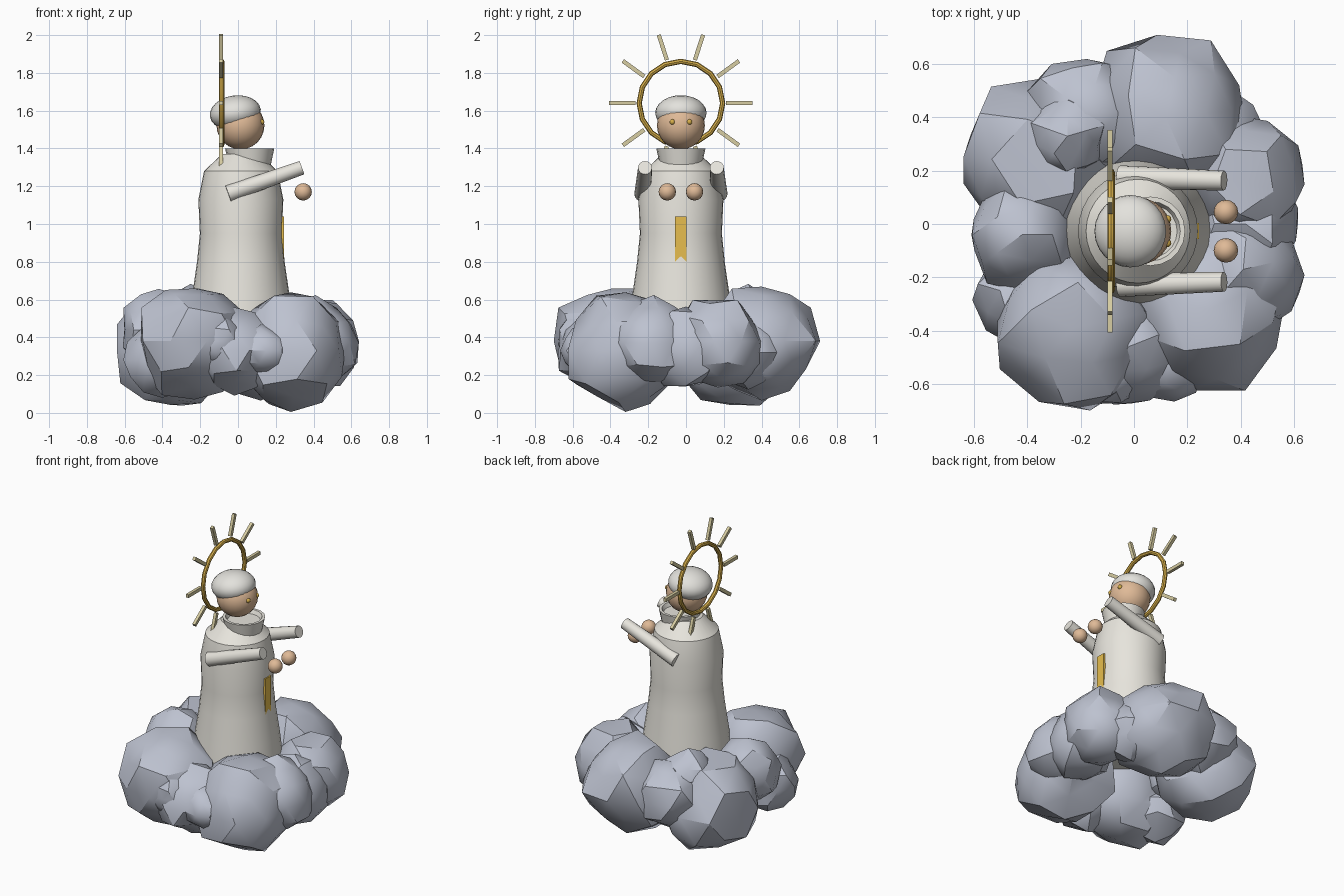
import bpy, math, random
from mathutils import Vector, Matrix

random.seed(11)
if "Cube" in bpy.data.objects:
    bpy.data.objects.remove(bpy.data.objects["Cube"])


def material(name, rgb):
    m = bpy.data.materials.new(name)
    m.use_nodes = True
    m.diffuse_color = (*rgb, 1)
    m.node_tree.nodes["Principled BSDF"].inputs["Base Color"].default_value = (*rgb, 1)
    return m


CLOUD = material("cloud blue grey", (0.51, 0.54, 0.63))
ROBE = material("robe off white", (0.80, 0.78, 0.72))
HAIR = material("hair pale grey", (0.77, 0.76, 0.72))
SKIN = material("skin tan", (0.74, 0.49, 0.31))
GOLD = material("halo gold", (0.68, 0.43, 0.07))
RAY = material("ray pale gold", (0.68, 0.61, 0.36))
SASH = material("sash yellow gold", (0.84, 0.54, 0.08))

AXIS_X, AXIS_Y = 0.015, -0.027  # centre of the figure


def finish(name, mat, angle=35):
    o = bpy.context.object
    o.name = name
    o.data.materials.append(mat)
    if angle:
        bpy.ops.object.shade_smooth_by_angle(angle=math.radians(angle))
    return o


def ball(name, mat, loc, r, squash=1, tilt=0, segments=24):
    bpy.ops.mesh.primitive_uv_sphere_add(segments=segments, ring_count=segments // 2,
                                         radius=r, location=loc, rotation=(0, tilt, 0))
    finish(name, mat).scale.z = squash


def lathe(name, mat, profile, x, y, n=32):
    verts = [(r * math.cos(math.tau * i / n), r * math.sin(math.tau * i / n), z)
             for r, z in profile for i in range(n)]
    faces = [(k * n + i, k * n + (i + 1) % n, (k + 1) * n + (i + 1) % n, (k + 1) * n + i)
             for k in range(len(profile) - 1) for i in range(n)]
    faces += [tuple(reversed(range(n))), tuple(range(len(verts) - n, len(verts)))]
    me = bpy.data.meshes.new(name)
    me.from_pydata(verts, [], faces)
    o = bpy.data.objects.new(name, me)
    bpy.context.collection.objects.link(o)
    o.location = (x, y, 0)
    bpy.ops.object.select_all(action="DESELECT")
    bpy.context.view_layer.objects.active = o
    o.select_set(True)
    finish(name, mat, 25)


# Cloud: a ring of lumpy balls around the robe (x, y, z, radius)
PUFFS = [(-0.23, -0.39, 0.38, 0.31), (0.28, -0.32, 0.33, 0.32), (0.12, 0.40, 0.38, 0.31),
         (-0.36, 0.23, 0.32, 0.31), (0.41, 0.17, 0.38, 0.24), (0.41, -0.17, 0.37, 0.24),
         (-0.42, -0.04, 0.44, 0.21), (-0.02, -0.46, 0.33, 0.22), (-0.18, 0.42, 0.40, 0.22),
         (0.42, 0.00, 0.34, 0.22), (0.13, -0.53, 0.33, 0.14), (-0.10, -0.56, 0.38, 0.13),
         (-0.25, 0.33, 0.52, 0.15), (0.30, 0.33, 0.32, 0.19), (-0.40, -0.28, 0.28, 0.20)]
for i, (x, y, z, r) in enumerate(PUFFS):
    bpy.ops.mesh.primitive_ico_sphere_add(subdivisions=2, radius=r, location=(x, y, z))
    o = bpy.context.object
    spin = Matrix.Rotation(random.uniform(0, 6), 3, "Z")
    for v in o.data.vertices:
        v.co = spin @ v.co * random.uniform(0.88, 1.09)
        p = v.co + o.location
        v.co = Vector((max(-0.64, min(0.64, p.x)), max(-0.7, min(0.71, p.y)),
                       max(0.005, min(0.69, p.z)))) - o.location
    finish(f"cloud_puff_{i + 1}", CLOUD, 30)

# Robe with sloping shoulders, and a flared collar with a shallow hollow
lathe("robe", ROBE, [(0.28, 0.42), (0.258, 0.62), (0.232, 0.8), (0.217, 0.95), (0.225, 1.13),
                     (0.195, 1.28), (0.10, 1.37)], AXIS_X, AXIS_Y)
lathe("collar", ROBE, [(0.107, 1.29), (0.130, 1.40), (0.112, 1.40), (0.10, 1.375)],
      0.062, AXIS_Y, 20)

# Head and cap of hair
ball("head", SKIN, (0.013, AXIS_Y, 1.522), 0.127)
ball("hair_cap", HAIR, (-0.014, AXIS_Y, 1.588), 0.136, 0.68, math.radians(-8))

# Mirrored pairs: eyes, hands and sleeves
for side, s in (("left", 1), ("right", -1)):
    ball(f"{side}_eye", GOLD, (0.125, AXIS_Y + s * 0.045, 1.54), 0.015, segments=12)
    ball(f"{side}_hand", SKIN, (0.345, AXIS_Y + s * 0.072, 1.17), 0.046, segments=16)
    a = Vector((-0.052, AXIS_Y + s * 0.202, 1.16))
    b = Vector((0.338, AXIS_Y + s * 0.19, 1.298))
    bpy.ops.mesh.primitive_cone_add(vertices=16, radius1=0.045, radius2=0.037,
                                    depth=(b - a).length, location=(a + b) / 2,
                                    rotation=(b - a).to_track_quat("Z", "Y").to_euler())
    finish(f"{side}_sleeve", ROBE)

# Sash plate on the front of the robe
bpy.ops.mesh.primitive_cube_add(size=1, location=(0.234, AXIS_Y, 0.905))
bpy.context.object.scale = (0.02, 0.06, 0.27)
finish("sash", SASH, 0)

# Halo ring with ten rays
HALO = Vector((-0.086, AXIS_Y, 1.64))
bpy.ops.mesh.primitive_torus_add(major_segments=16, minor_segments=8, major_radius=0.221,
                                 minor_radius=0.014, location=HALO,
                                 rotation=(0, math.pi / 2, 0))
finish("halo_ring", GOLD)
for i in range(10):
    t = math.tau * i / 10
    bpy.ops.mesh.primitive_cube_add(
        size=1, location=HALO + Vector((-0.013, math.cos(t), math.sin(t))) * 0.31,
        rotation=(t, 0, 0))
    bpy.context.object.scale = (0.02, 0.14, 0.022)
    finish(f"halo_ray_{i + 1}", RAY, 0)
